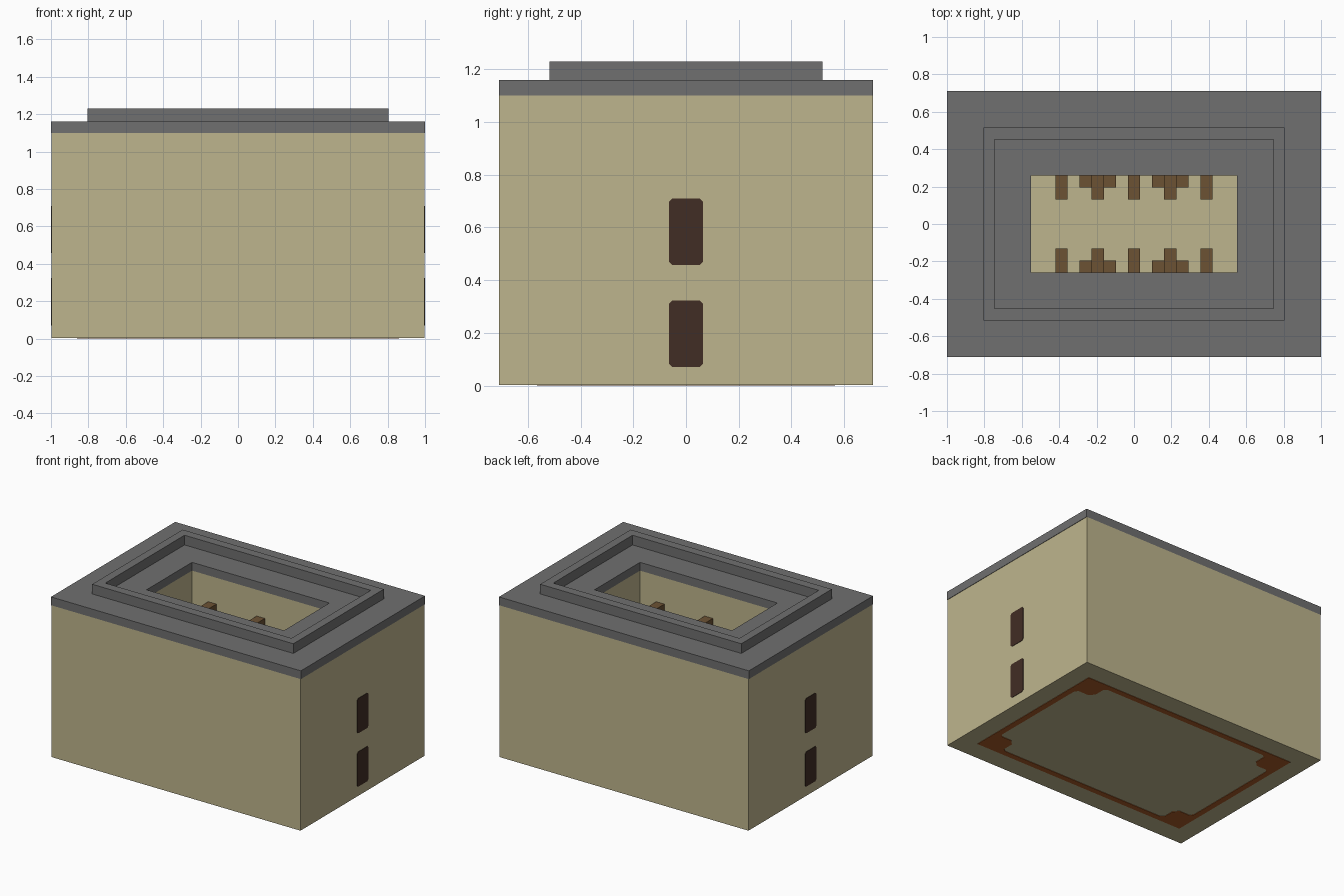
import bpy
import bmesh

cube = bpy.data.objects.get("Cube")
if cube:
    bpy.data.objects.remove(cube, do_unlink=True)


def material(name, rgb):
    mat = bpy.data.materials.new(name)
    mat.use_nodes = True
    mat.diffuse_color = (*rgb, 1)
    mat.node_tree.nodes["Principled BSDF"].inputs["Base Color"].default_value = (*rgb, 1)
    return mat


SAND = material("sand", (0.515, 0.462, 0.266))
GREY = material("grey", (0.16, 0.16, 0.16))
WOOD = material("wood_brown", (0.15, 0.084, 0.034))
DARK = material("dark_brown", (0.053, 0.026, 0.018))
RUST = material("rust_brown", (0.40, 0.105, 0.02))


def finish(name, bm, mat):
    bmesh.ops.recalc_face_normals(bm, faces=bm.faces)
    mesh = bpy.data.meshes.new(name)
    bm.to_mesh(mesh)
    bm.free()
    mesh.materials.append(mat)
    obj = bpy.data.objects.new(name, mesh)
    bpy.context.collection.objects.link(obj)
    return obj


def loft(name, steps, mat, closed=False):
    """Join centred rectangles (half x, half y, z) in order."""
    bm = bmesh.new()
    loops = [[bm.verts.new((sx * hx, sy * hy, z))
              for sx, sy in ((-1, -1), (1, -1), (1, 1), (-1, 1))]
             for hx, hy, z in steps]
    pairs = list(zip(loops, loops[1:]))
    if closed:
        pairs.append((loops[-1], loops[0]))
    else:
        bm.faces.new(loops[0])
        bm.faces.new(loops[-1])
    for a, b in pairs:
        for i in range(4):
            j = (i + 1) % 4
            bm.faces.new((a[i], a[j], b[j], b[i]))
    return finish(name, bm, mat)


def prism(name, base, offset, mat):
    """Extrude a flat outline of 3D points by an offset."""
    bm = bmesh.new()
    face = bm.faces.new([bm.verts.new(p) for p in base])
    new = bmesh.ops.extrude_face_region(bm, geom=[face], use_keep_orig=True)
    verts = [v for v in new["geom"] if isinstance(v, bmesh.types.BMVert)]
    bmesh.ops.translate(bm, verts=verts, vec=offset)
    return finish(name, bm, mat)


def box(name, x0, x1, y0, y1, z0, z1, mat):
    base = [(x0, y0, z0), (x1, y0, z0), (x1, y1, z0), (x0, y1, z0)]
    return prism(name, base, (0, 0, z1 - z0), mat)


PLATE = 0.003
FLOOR = 0.06
WALL_X, PIT_X, PIT_Y = 1 - PLATE, 0.55, 0.26

# Hollow body
loft("body", [(WALL_X, 0.71, PLATE), (WALL_X, 0.71, 1.10),
              (PIT_X, PIT_Y, 1.10), (PIT_X, PIT_Y, FLOOR)], SAND)

# Stepped lid with a raised rim around the opening
loft("lid", [(1, 0.71, 1.10), (1, 0.71, 1.16), (0.805, 0.517, 1.16),
             (0.805, 0.517, 1.23), (0.745, 0.453, 1.23), (0.745, 0.453, 1.16),
             (PIT_X, PIT_Y, 1.16), (PIT_X, PIT_Y, 1.10)], GREY, closed=True)

# Posts along both long walls of the pit
for side in (-1, 1):
    for i in range(-2, 3):
        x = i * 0.194
        short = i % 2 == 1
        box("post", x - 0.033, x + 0.033, side * 0.13, side * PIT_Y,
            FLOOR, 0.7 if short else 0.91, WOOD)
        if short:
            box("post_foot", x - 0.097, x + 0.097, side * 0.195, side * PIT_Y,
                FLOOR, 0.5, WOOD)

# Dark slots on both end walls
for side in (-1, 1):
    for z in (0.197, 0.583):
        w, h, c = 0.064, 0.126, 0.012
        quarter = [(w, h - c), (w - c, h)]
        outline = (quarter + [(-a, b) for a, b in reversed(quarter)]
                   + [(-a, -b) for a, b in quarter]
                   + [(a, -b) for a, b in reversed(quarter)])
        prism("end_slot", [(side * WALL_X, a, z + b) for a, b in outline],
              (side * PLATE, 0, 0), DARK)

# Frame with corner pads on the underside
FX, FY, STRIP, PAD = 0.86, 0.565, 0.042, 0.20
arm = [(PAD, 0), (PAD, STRIP), (0.175, 0.06), (0.175, 0.14)]
pad = [(0, 0)] + arm + [(b, a) for a, b in reversed(arm)]
for sx in (-1, 1):
    for sy in (-1, 1):
        prism("base_corner_pad", [(sx * (FX - a), sy * (FY - b), 0) for a, b in pad],
              (0, 0, PLATE), RUST)
    box("base_end_strip", sx * (FX - STRIP), sx * FX, PAD - FY, FY - PAD, 0, PLATE, RUST)
    box("base_long_strip", PAD - FX, FX - PAD, sx * (FY - STRIP), sx * FY, 0, PLATE, RUST)
